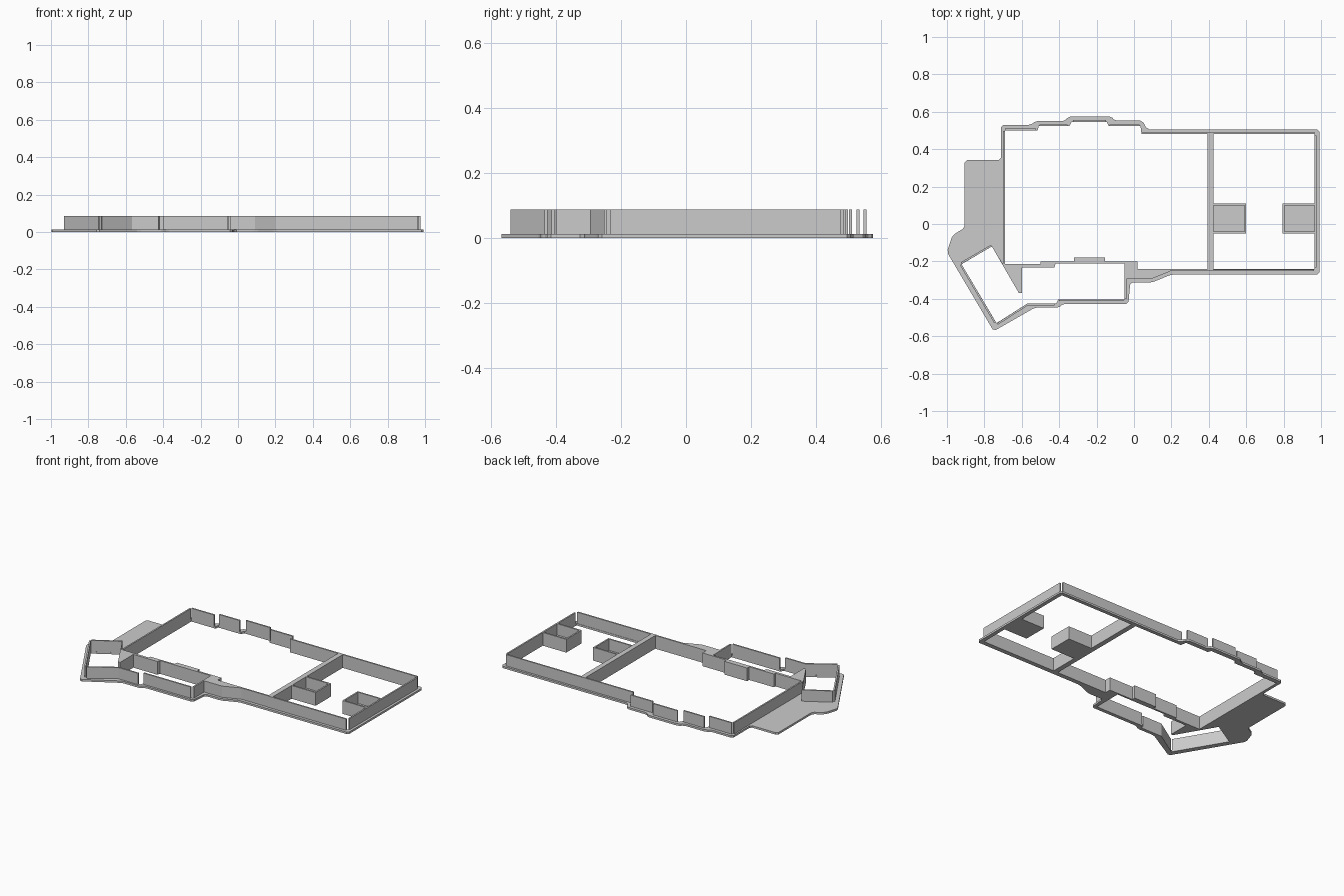
import bpy
import bmesh
from mathutils import Vector

cube = bpy.data.objects.get("Cube")
if cube:
    bpy.data.objects.remove(cube, do_unlink=True)

BASE, TOP, THICK = 0.013, 0.087, 0.01

grey = bpy.data.materials.new("plain_grey")
grey.use_nodes = True
grey.diffuse_color = (0.6, 0.6, 0.6, 1)
grey.node_tree.nodes["Principled BSDF"].inputs["Base Color"].default_value = (0.6, 0.6, 0.6, 1)


def soften(points, size):
    """Cut each corner of an outline."""
    result = []
    for i, p in enumerate(points):
        p = Vector(p)
        for other in (points[i - 1], points[(i + 1) % len(points)]):
            edge = Vector(other) - p
            result.append(p + edge.normalized() * min(size, edge.length / 3))
    return result


def prism(name, outlines, z0, z1):
    """Extrude an outline, with optional holes, between two heights."""
    bm = bmesh.new()
    edges = []
    for outline in outlines:
        vs = [bm.verts.new((p[0], p[1], z0)) for p in outline]
        edges += [bm.edges.new((vs[i - 1], vs[i])) for i in range(len(vs))]
    bmesh.ops.triangle_fill(bm, edges=edges, use_beauty=True, use_dissolve=False)
    flat = bm.faces[:]
    raised = bmesh.ops.extrude_face_region(bm, geom=flat, use_keep_orig=True)["geom"]
    verts = [g for g in raised if isinstance(g, bmesh.types.BMVert)]
    bmesh.ops.translate(bm, vec=(0, 0, z1 - z0), verts=verts)
    bmesh.ops.recalc_face_normals(bm, faces=bm.faces[:])
    mesh = bpy.data.meshes.new(name)
    bm.to_mesh(mesh)
    bm.free()
    mesh.materials.append(grey)
    obj = bpy.data.objects.new(name, mesh)
    bpy.context.collection.objects.link(obj)
    return obj


def walls(name, runs):
    """Thin upright walls, thickened to the left of each run's direction."""
    number = 0
    for run in runs:
        for a, b in zip(run, run[1:]):
            a, b = Vector(a), Vector(b)
            along = (b - a).normalized()
            side = Vector((-along.y, along.x)) * THICK
            number += 1
            prism(f"{name}_{number}", [[a, b, b + side, a + side]], BASE, TOP)


# Footprint of the base and its openings
outer = [(-.71, .53), (-.55, .53), (-.53, .55), (-.37, .55), (-.35, .575), (-.12, .575),
         (-.105, .553), (.045, .553), (.07, .506), (.992, .506), (.992, -.27), (.2, -.27),
         (.095, -.313), (-.02, -.313), (-.03, -.427), (-.38, -.427), (-.4, -.447), (-.53, -.447),
         (-.75, -.573), (-1, -.15), (-.97, -.06), (-.905, -.02), (-.905, .342), (-.71, .342)]

main_room = [(-.69, .5), (-.515, .5), (-.51, .523), (-.345, .523), (-.335, .545), (-.145, .545),
             (-.135, .523), (.035, .523), (.04, .482), (.392, .482), (.392, -.24), (.02, -.24),
             (.02, -.2), (-.155, -.2), (-.155, -.178), (-.32, -.178), (-.32, -.2), (-.5, -.2),
             (-.5, -.215), (-.69, -.215)]

side_room = [(-.922, -.215), (-.76, -.12), (-.615, -.37), (-.6, -.37), (-.6, -.232), (-.425, -.232),
             (-.42, -.212), (-.05, -.212), (-.05, -.403), (-.405, -.403), (-.415, -.425),
             (-.57, -.425), (-.735, -.53)]

end_room = [(.425, .482), (.966, .482), (.966, .11), (.795, .11), (.795, -.05), (.966, -.05),
            (.966, -.24), (.425, -.24), (.425, -.05), (.6, -.05), (.6, .11), (.425, .11)]

prism("base_plate", [soften(outer, .012), main_room, side_room, end_room], 0, BASE)

# Solid full-height partitions between the rooms
prism("room_divider", [[(.392, .484), (.425, .484), (.425, -.242), (.392, -.242)]], BASE, TOP)
prism("entry_block", [[(-.04, -.2), (.02, -.2), (.02, -.24), (.392, -.24), (.392, -.25),
                       (.2, -.25), (.09, -.295), (-.04, -.295)]], BASE, TOP)
prism("stepped_partition", [main_room[12:] + [(-.7, -.215), (-.76, -.12)] + side_room[2:8]
                            + [(-.04, -.212), (-.04, -.2)]], BASE, TOP)

# Thin perimeter walls, with slots left at the outside corners
walls("back_wall", [[(-.69, .5), (-.525, .5)], [(-.505, .523), (-.355, .523)],
                    [(-.325, .545), (-.15, .545)], [(-.13, .523), (.03, .523)],
                    [(.04, .482), (.965, .482)]])
walls("right_wall", [[(-.69, -.215), (-.69, .498)]])
walls("left_wall", [[(.966, .474), (.966, -.232)]])
walls("front_wall", [[(.962, -.242), (.392, -.242)]])
walls("side_room_wall", [[(-.05, -.2), (-.05, -.4)], [(-.055, -.403), (-.4, -.403)],
                         [(-.425, -.425), (-.57, -.425), (-.733, -.53)],
                         [(-.738, -.526), (-.922, -.215)], [(-.92, -.213), (-.76, -.12)]])

# Two open-topped boxes in the end room
for name, x_joined, x_free in (("inner_box", .425, .6), ("outer_box", .966, .795)):
    run = [(x_joined, -.05), (x_free, -.05), (x_free, .11), (x_joined, .11)]
    walls(name, [run if x_free > x_joined else run[::-1]])
